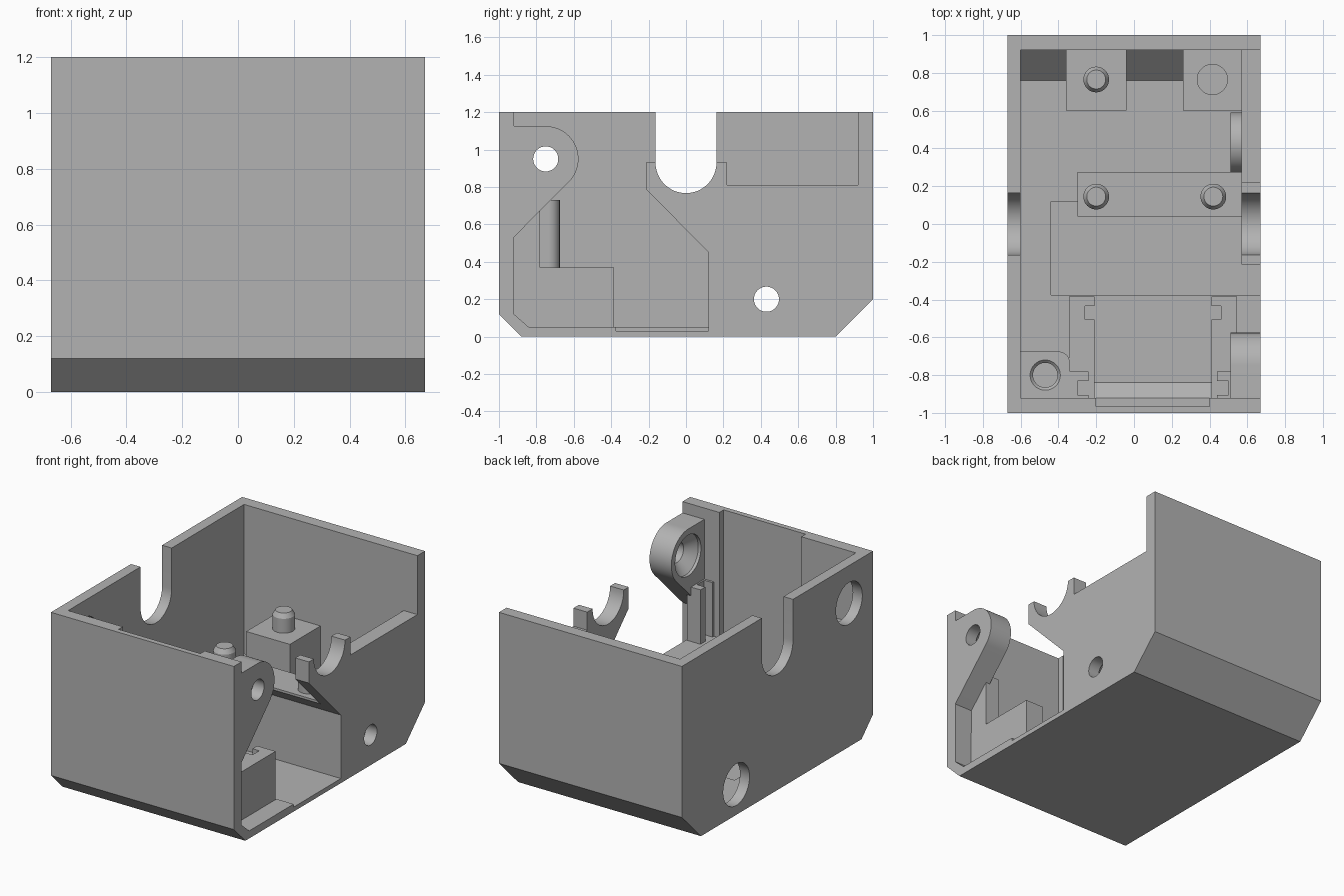
import bpy, bmesh
from math import cos, sin, radians
from mathutils import Vector

if "Cube" in bpy.data.objects:
    bpy.data.objects.remove(bpy.data.objects["Cube"])

plastic = bpy.data.materials.new("grey_plastic")
plastic.use_nodes = True
grey = (0.45, 0.45, 0.45, 1)
plastic.diffuse_color = grey
plastic.node_tree.nodes["Principled BSDF"].inputs["Base Color"].default_value = grey


def finish(name, bm):
    bmesh.ops.recalc_face_normals(bm, faces=bm.faces)
    mesh = bpy.data.meshes.new(name)
    bm.to_mesh(mesh)
    bm.free()
    mesh.materials.append(plastic)
    ob = bpy.data.objects.new(name, mesh)
    bpy.context.collection.objects.link(ob)
    return ob


def loft(name, loops):
    """Closed solid through matching loops of points."""
    bm = bmesh.new()
    rings = [[bm.verts.new(p) for p in loop] for loop in loops]
    for a, b in zip(rings, rings[1:]):
        for i in range(len(a)):
            j = (i + 1) % len(a)
            bm.faces.new((a[i], a[j], b[j], b[i]))
    bm.faces.new(rings[0])
    bm.faces.new(rings[-1])
    return finish(name, bm)


def side_prism(name, profile, x0, x1):
    return loft(name, [[(x, y, z) for y, z in profile] for x in (x0, x1)])


def box(name, x0, x1, y0, y1, z0, z1):
    return side_prism(name, [(y0, z0), (y1, z0), (y1, z1), (y0, z1)], x0, x1)


def arc(cy, cz, r, start, end, n=24):
    angles = [radians(start + (end - start) * i / n) for i in range(n + 1)]
    return [(cy + r * cos(a), cz + r * sin(a)) for a in angles]


def turned(name, axis, a, b, steps):
    """Round solid along x or z; steps are (position, radius)."""
    loops = []
    for t, r in steps:
        ring = arc(a, b, r, 0, 360, 48)[:-1]
        loops.append([(t, u, v) if axis == "x" else (u, v, t) for u, v in ring])
    return loft(name, loops)


def cut(ob, *cutters):
    for c in cutters:
        mod = ob.modifiers.new("cut", "BOOLEAN")
        mod.operation, mod.solver, mod.object = "DIFFERENCE", "EXACT", c
        bpy.context.view_layer.objects.active = ob
        bpy.ops.object.modifier_apply(modifier=mod.name)
        bpy.data.objects.remove(c)
    return ob


W, TOP, FLOOR = 0.67, 1.2, 0.05
SHELF, GUIDE = 0.545, 0.73

# Open shell with sloped bottom edges
shell = side_prism("shell", [(-0.88, 0), (0.8, 0), (1, 0.2), (1, TOP), (-1, TOP), (-1, 0.12)], -W, W)
cavity = side_prism("cavity", [(-0.92, 0.12), (-0.84, FLOOR), (0.76, FLOOR), (0.92, 0.21),
                               (0.92, 1.4), (-0.92, 1.4)], -0.6, 0.57)
# Large opening in the left wall, leaving the axle saddle
opening = side_prism("opening", [(-0.92, 0.12), (-0.84, FLOOR), (0.12, FLOOR), (0.12, 0.45),
                                 (-0.215, 0.79), (-0.215, 0.93), (0.22, 0.93), (0.22, 0.81),
                                 (0.92, 0.81), (0.92, 1.4), (-0.92, 1.4)], 0.55, 0.8)
axle_slot = side_prism("axle_slot", arc(0, 0.93, 0.163, 180, 360) + [(0.163, 1.4), (-0.163, 1.4)], -0.8, 0.8)
cut(shell, cavity, opening, axle_slot,
    box("floor_recess", -0.44, 0.8, -0.375, 0.12, 0.03, 0.3),
    box("panel_recess", -0.2, 0.4, -0.965, -0.9, 0.12, 1.4),
    turned("upper_access", "x", -0.75, 0.95, [(-0.8, 0.138), (-0.5, 0.138)]),
    turned("lower_access", "x", 0.43, 0.2, [(-0.8, 0.138), (-0.5, 0.138)]))


# Screw holes countersunk from the inside
def screw_cut(y, z):
    return turned("screw_cut", "x", y, z, [(0.45, 0.135), (0.53, 0.135), (0.59, 0.067), (0.8, 0.067)])


lug = [(-0.92, 1.125), (-0.75, 1.125)] + arc(-0.75, 0.95, 0.175, 90, -45) + [(-0.92, 0.532)]
cut(side_prism("upper_screw_lug", lug, 0.51, W), screw_cut(-0.75, 0.95))
cut(shell, screw_cut(0.43, 0.2))
cut(turned("lower_screw_boss", "x", 0.43, 0.2, [(0.51, 0.16), (0.575, 0.16)]), screw_cut(0.43, 0.2))

# Middle shelf with an overhanging front lip
side_prism("middle_shelf", [(0.12, 0.04), (0.12, 0.45), (0.04, 0.53), (0.04, SHELF),
                            (0.275, SHELF), (0.275, 0.04)], -0.3, 0.575)

# Rear mounting blocks
block = [(0.6, 0.04), (0.77, 0.04), (0.93, 0.2), (0.93, SHELF), (0.6, SHELF)]
side_prism("rear_pin_block", block, -0.36, -0.04)
cut(side_prism("rear_screw_block", block, 0.26, 0.575),
    turned("screw_hole", "z", 0.415, 0.765, [(0.15, 0.08), (0.8, 0.08)]))

# Locating pins with chamfered tips
for i, (x, y) in enumerate([(-0.2, 0.765), (-0.2, 0.145), (0.42, 0.145)]):
    turned(f"locating_pin_{i + 1}", "z", x, y, [(0.5, 0.068), (0.64, 0.068), (0.67, 0.05)])

# Board cradle: low blocks and tall front guides, mirrored about its middle
MID = 0.1
for side, s in (("left", 1), ("right", -1)):
    def foot(back, top):
        return [(-0.85, 0.04), (back, 0.04), (back, top), (-0.93, top), (-0.93, 0.12)]
    low = side_prism(side + "_cradle_block", foot(-0.385, 0.37), MID + s * 0.31, MID + s * 0.445)
    cut(low, box("board_groove", MID + s * 0.25, MID + s * 0.36, -0.505, -0.435, FLOOR, 0.6))
    guide = side_prism(side + "_front_guide", foot(-0.78, GUIDE), MID + s * 0.34, MID + s * 0.44)
    cut(guide, box("guide_groove", MID + s * 0.3, MID + s * 0.4, -0.905, -0.83, 0.365, 1))

# Corner post with a rounded edge and screw hole
outline = [(-0.61, -0.925), (-0.34, -0.925)] + arc(-0.4, -0.735, 0.06, 0, 90, 12) + [(-0.61, -0.675)]
post = loft("corner_post", [[(x, y, z) for x, y in outline] for z in (0.046, GUIDE)])
cut(post, turned("post_hole", "z", -0.47, -0.8,
                 [(0.2, 0.065), (GUIDE - 0.015, 0.065), (GUIDE, 0.08), (0.8, 0.08)]))

# Smooth the round surfaces only
bpy.ops.object.select_all(action="DESELECT")
for ob in bpy.context.collection.objects:
    if ob.type == "MESH" and plastic.name in ob.data.materials:
        ob.select_set(True)
        bpy.context.view_layer.objects.active = ob
bpy.ops.object.shade_smooth_by_angle(angle=radians(30))
